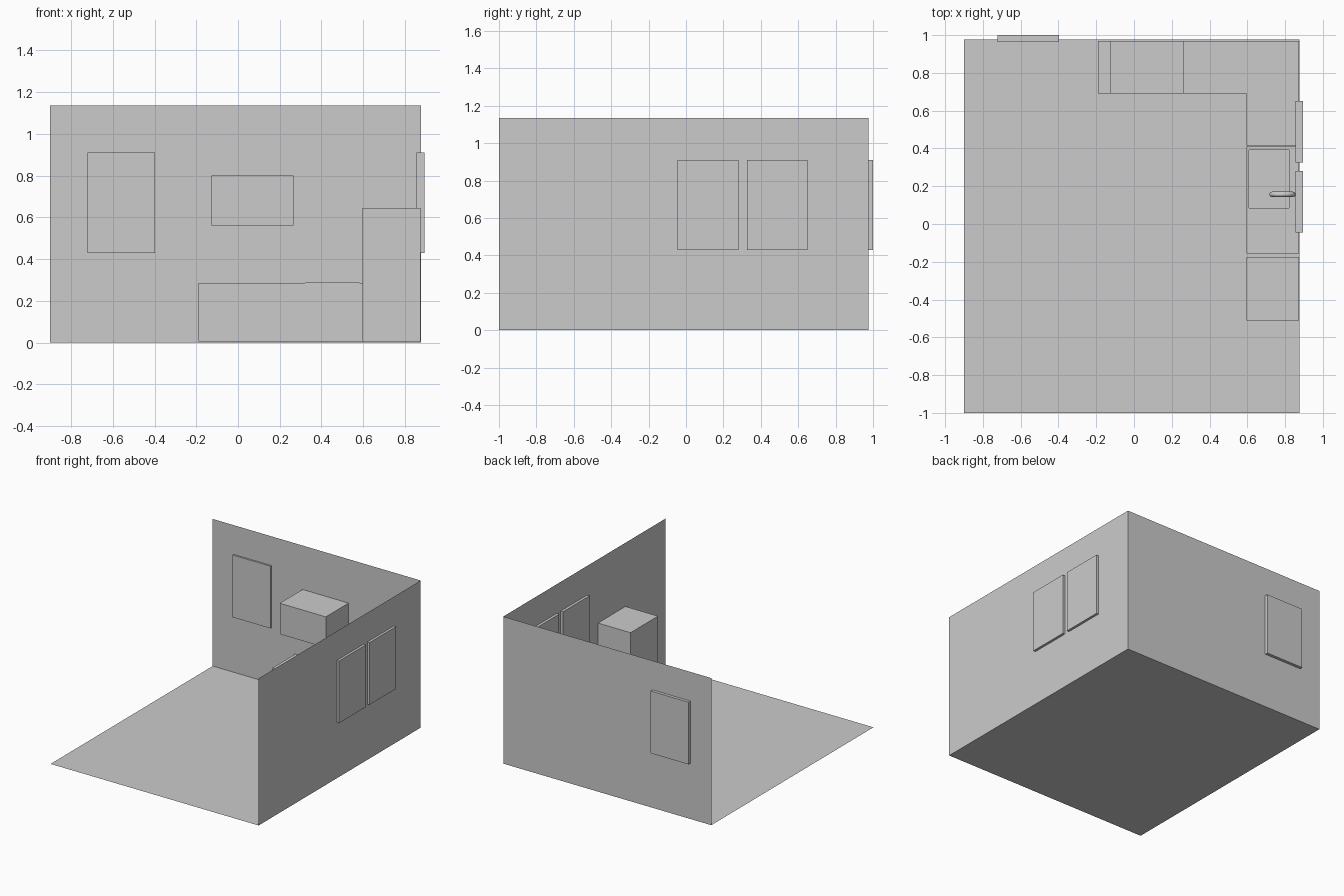
import bpy, bmesh
from mathutils import Vector

if "Cube" in bpy.data.objects:
    bpy.data.objects.remove(bpy.data.objects["Cube"])


def mesh_object(name, verts, faces):
    me = bpy.data.meshes.new(name)
    me.from_pydata(verts, [], faces)
    ob = bpy.data.objects.new(name, me)
    bpy.context.collection.objects.link(ob)
    return ob


def box(name, lo, hi):
    lo, hi = Vector(lo), Vector(hi)
    me = bpy.data.meshes.new(name)
    bm = bmesh.new()
    bmesh.ops.create_cube(bm, size=1)
    bmesh.ops.scale(bm, vec=hi - lo, verts=bm.verts)
    bmesh.ops.translate(bm, vec=(lo + hi) / 2, verts=bm.verts)
    bm.to_mesh(me)
    bm.free()
    ob = bpy.data.objects.new(name, me)
    bpy.context.collection.objects.link(ob)
    return ob


# Room shell: single-sided sheets for floor and two walls
X0, X1, Y0, Y1, H = -0.90, 0.876, -1.0, 0.977, 1.135
quad = [(0, 1, 2, 3)]
mesh_object("floor", [(X0, Y0, 0), (X1, Y0, 0), (X1, Y1, 0), (X0, Y1, 0)], quad)
mesh_object("back_wall", [(X0, Y1, 0), (X1, Y1, 0), (X1, Y1, H), (X0, Y1, H)], quad)
mesh_object("right_wall", [(X1, Y1, 0), (X1, Y0, 0), (X1, Y0, H), (X1, Y1, H)], quad)

# Windows set through the walls
box("back_window", (-0.722, 0.963, 0.43), (-0.398, 1.0, 0.91))
for i, y in enumerate((-0.045, 0.325)):
    box(f"right_window_{i + 1}", (0.855, y, 0.43), (0.895, y + 0.325, 0.91))

# L-shaped counter, then a sink unit continuing along the right wall
T = 0.285
outline = [(-0.19, 0.692), (0.596, 0.692), (0.596, 0.415),
           (0.874, 0.415), (0.874, 0.97), (-0.19, 0.97)]
counter = mesh_object("corner_counter", [(x, y, 0.006) for x, y in outline],
                      [tuple(range(6))])
bm = bmesh.new()
bm.from_mesh(counter.data)
ext = bmesh.ops.extrude_face_region(bm, geom=bm.faces[:])
bmesh.ops.translate(bm, vec=(0, 0, T - 0.006),
                    verts=[g for g in ext["geom"] if isinstance(g, bmesh.types.BMVert)])
bmesh.ops.recalc_face_normals(bm, faces=bm.faces)
bm.to_mesh(counter.data)
bm.free()

# Sink unit with its basin pressed into the top face
unit = box("sink_unit", (0.596, -0.155, 0.006), (0.874, 0.41, T))
bm = bmesh.new()
bm.from_mesh(unit.data)
bm.faces.ensure_lookup_table()
top = max(bm.faces, key=lambda f: f.calc_center_median().z)
inner = bmesh.ops.inset_individual(bm, faces=[top], thickness=0.01)
for v in top.verts:
    v.co.x = 0.61 if v.co.x < 0.73 else 0.82
    v.co.y = 0.085 if v.co.y < 0.13 else 0.392
ext = bmesh.ops.extrude_discrete_faces(bm, faces=[top])
# join the lowered basin floor back to the rim
floor_face = ext["faces"][0]
lower = list(floor_face.verts)
rim = [min((v for v in bm.verts if v not in lower), key=lambda v: (v.co - w.co).length)
       for w in lower]
has_walls = any(len(e.link_faces) > 1 for e in floor_face.edges)
for v in lower:
    v.co.z -= 0.09
if not has_walls:
    for i in range(4):
        j = (i + 1) % 4
        bm.faces.new((rim[i], rim[j], lower[j], lower[i]))
bmesh.ops.recalc_face_normals(bm, faces=bm.faces)
bm.to_mesh(unit.data)
bm.free()

# Faucet: a swept pipe arching over the basin
cu = bpy.data.curves.new("faucet", "CURVE")
cu.dimensions = "3D"
cu.bevel_depth = 0.014
cu.bevel_resolution = 2
cu.use_fill_caps = True
sp = cu.splines.new("POLY")
path = [(0.842, T), (0.842, 0.36), (0.832, 0.384), (0.808, 0.398),
        (0.762, 0.398), (0.738, 0.387), (0.73, 0.362), (0.73, 0.345)]
sp.points.add(len(path) - 1)
for p, (x, z) in zip(sp.points, path):
    p.co = (x, 0.157, z, 1)
bpy.context.collection.objects.link(bpy.data.objects.new("faucet", cu))

# Appliances: oven front, hanging cupboard, fridge
box("oven_front", (0.32, 0.689, 0.066), (0.582, 0.70, T + 0.002))
box("wall_cupboard", (-0.128, 0.692, 0.562), (0.265, 0.97, 0.80))
box("fridge", (0.596, -0.51, 0.006), (0.874, -0.175, 0.645))
